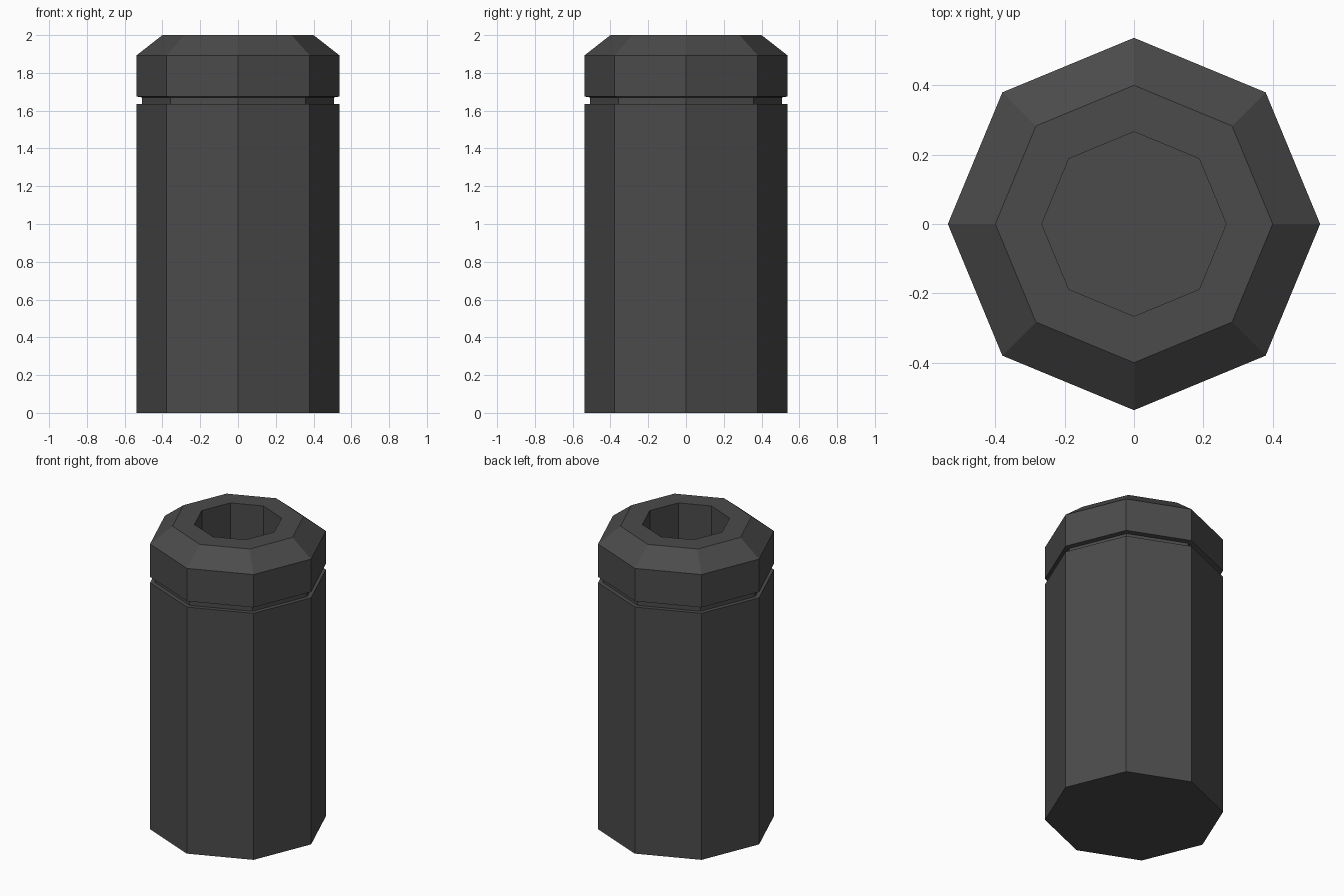
import bpy, bmesh
from math import cos, sin, tau

if "Cube" in bpy.data.objects:
    bpy.data.objects.remove(bpy.data.objects["Cube"])

SIDES = 8


def lathe(name, profile):
    """Revolve (radius, z) rings into a faceted solid, capping both ends."""
    bm = bmesh.new()
    rings = [[bm.verts.new((r * cos(tau * i / SIDES), r * sin(tau * i / SIDES), z))
              for i in range(SIDES)] for r, z in profile]
    for a, b in zip(rings, rings[1:]):
        for i in range(SIDES):
            j = (i + 1) % SIDES
            bm.faces.new((a[i], a[j], b[j], b[i]))
    bm.faces.new(rings[0][::-1])
    bm.faces.new(rings[-1])
    bmesh.ops.recalc_face_normals(bm, faces=bm.faces[:])
    mesh = bpy.data.meshes.new(name)
    bm.to_mesh(mesh)
    bm.free()
    obj = bpy.data.objects.new(name, mesh)
    bpy.context.collection.objects.link(obj)
    return obj


# Body, narrow groove, bevelled lid and the recessed opening with its floor
bin_obj = lathe("octagonal_bin", [
    (0.537, 0.0), (0.537, 1.636),       # body wall
    (0.507, 1.636), (0.507, 1.67),      # groove
    (0.537, 1.675), (0.537, 1.893),     # lid wall
    (0.40, 2.0), (0.266, 2.0),          # bevel and rim
    (0.266, 1.4),                       # opening
])

# Dark grey finish
mat = bpy.data.materials.new("dark_grey")
mat.diffuse_color = (0.07, 0.07, 0.07, 1)
mat.use_nodes = True
mat.node_tree.nodes["Principled BSDF"].inputs["Base Color"].default_value = mat.diffuse_color
bin_obj.data.materials.append(mat)
